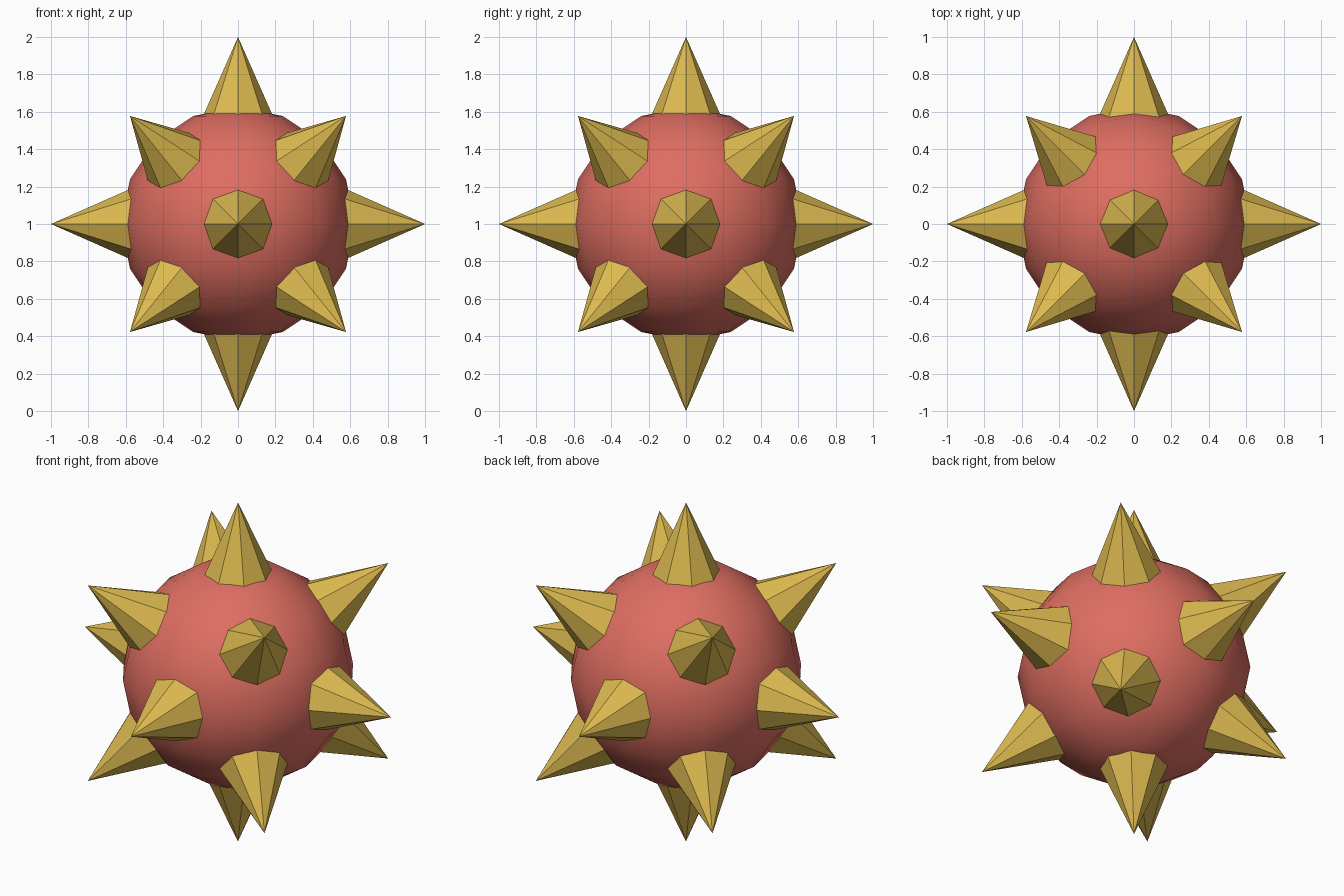
import bpy
from math import pi
from itertools import product
from mathutils import Vector, Matrix

if "Cube" in bpy.data.objects:
    bpy.data.objects.remove(bpy.data.objects["Cube"])

CENTRE = Vector((0, 0, 1))
BALL_RADIUS = 0.625
TIP = 1.0            # distance of each spike tip from the centre
BASE = 0.57          # spike bases sit just inside the ball
BASE_RADIUS = 0.19


def flat_colour(name, rgb):
    mat = bpy.data.materials.new(name)
    mat.use_nodes = True
    mat.diffuse_color = (*rgb, 1)
    bsdf = mat.node_tree.nodes["Principled BSDF"]
    bsdf.inputs["Base Color"].default_value = (*rgb, 1)
    bsdf.inputs["Roughness"].default_value = 0.8
    return mat


red = flat_colour("soft red", (0.73, 0.155, 0.12))
gold = flat_colour("dull gold", (0.72, 0.49, 0.08))

# Round body
bpy.ops.mesh.primitive_uv_sphere_add(segments=16, ring_count=8,
                                     radius=BALL_RADIUS, location=CENTRE)
ball = bpy.context.object
ball.name = "ball"
ball.data.materials.append(red)
bpy.ops.object.shade_smooth()

# One eight-sided spike, its origin at the ball centre, pointing up
bpy.ops.mesh.primitive_cone_add(vertices=8, radius1=BASE_RADIUS, radius2=0,
                                depth=TIP - BASE)
first = bpy.context.object
spike_mesh = first.data
spike_mesh.name = "spike"
spike_mesh.transform(Matrix.Translation((0, 0, (TIP + BASE) / 2)))
spike_mesh.materials.append(gold)
bpy.data.objects.remove(first)

# Spikes along the six axes and the eight diagonals
directions = [Vector(d) for d in product((-1, 0, 1), repeat=3)
              if sum(map(abs, d)) in (1, 3)]
up = Vector((0, 0, 1))
for i, d in enumerate(directions, 1):
    spike = bpy.data.objects.new(f"spike_{i}", spike_mesh)
    bpy.context.collection.objects.link(spike)
    if d.z == -1 and d.x == 0 and d.y == 0:
        turn = Matrix.Rotation(pi, 4, "X")
    else:
        turn = up.rotation_difference(d.normalized()).to_matrix().to_4x4()
    spike.matrix_world = Matrix.Translation(CENTRE) @ turn
